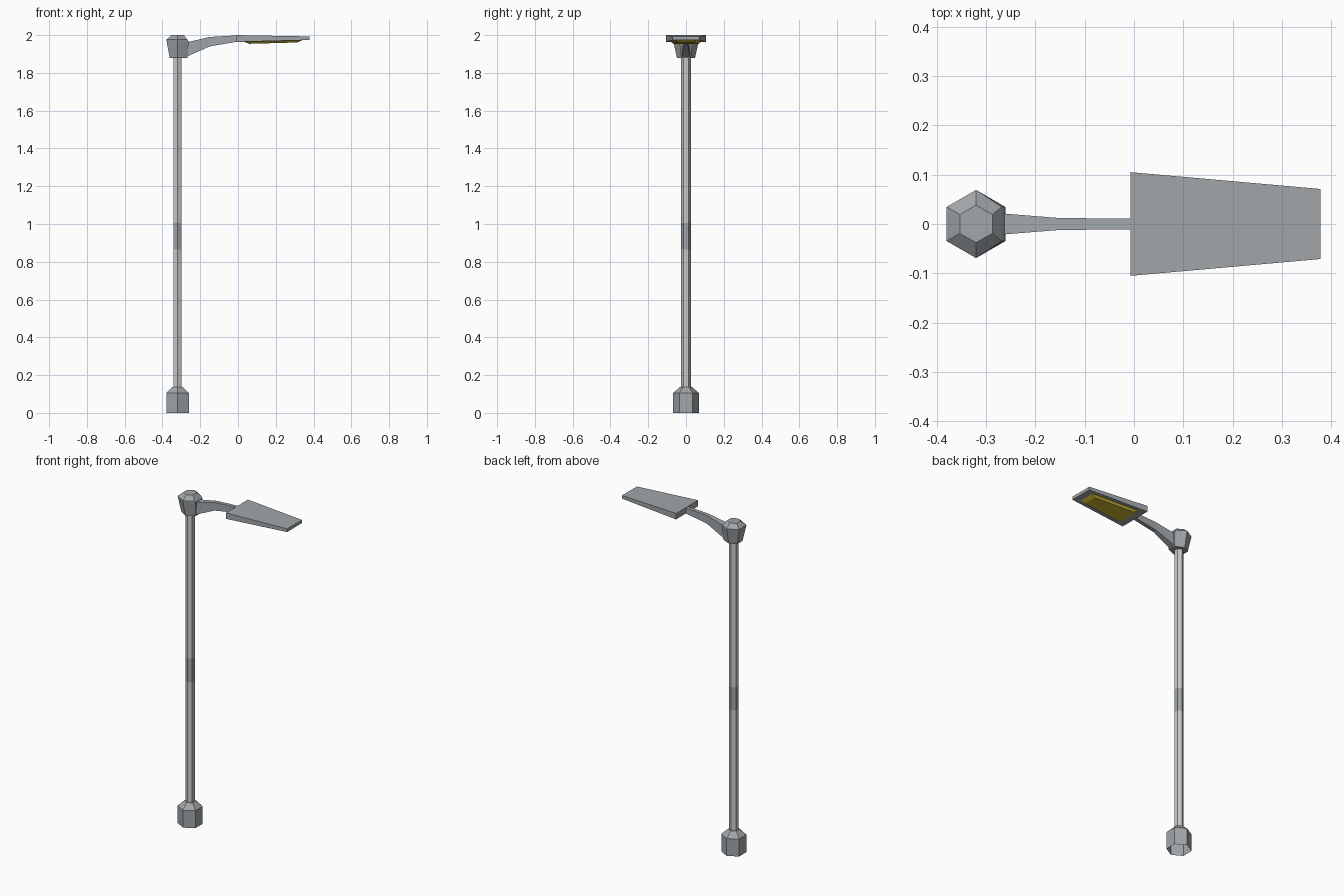
import bpy, math

if "Cube" in bpy.data.objects:
    bpy.data.objects.remove(bpy.data.objects["Cube"])

AXIS_X = -0.32
SLATE = (0.36, 0.385, 0.40)
BAND = (0.27, 0.295, 0.315)
YELLOW = (0.6, 0.47, 0.03)


def make(name, verts, faces, color=None):
    me = bpy.data.meshes.new(name)
    me.from_pydata(verts, [], faces)
    ob = bpy.data.objects.new(name, me)
    bpy.context.collection.objects.link(ob)
    if color:
        mat = bpy.data.materials.new(name + "_colour")
        mat.diffuse_color = (*color, 1)
        mat.use_nodes = True
        mat.node_tree.nodes["Principled BSDF"].inputs["Base Color"].default_value = mat.diffuse_color
        me.materials.append(mat)
    return ob


def loft(name, rings, cap_start=True, cap_end=True, color=None):
    """Skin a list of equal-sized counter-clockwise rings."""
    n = len(rings[0])
    verts = [p for r in rings for p in r]
    faces = [(k * n + i, k * n + (i + 1) % n, (k + 1) * n + (i + 1) % n, (k + 1) * n + i)
             for k in range(len(rings) - 1) for i in range(n)]
    if cap_start:
        faces.append(tuple(reversed(range(n))))
    if cap_end:
        faces.append(tuple(range(len(verts) - n, len(verts))))
    return make(name, verts, faces, color)


def hexagon(r, z, arm_side_x=None):
    """Hexagon about the pole; arm_side_x moves its +x edge."""
    ring = [(AXIS_X + r * math.cos(math.radians(a)), r * math.sin(math.radians(a)), z)
            for a in range(-30, 330, 60)]
    if arm_side_x is not None:
        for i in (0, 1):
            ring[i] = (arm_side_x, ring[i][1], z)
    return ring


def cross_section(x, y, z0, z1):
    return [(x, -y, z0), (x, y, z0), (x, y, z1), (x, -y, z1)]


def trapezoid(x0, x1, y0, y1, z0, z1):
    return [(x0, -y0, z0), (x1, -y1, z1), (x1, y1, z1), (x0, y0, z0)]


# Base, hollow underneath
loft("base", [hexagon(0.069, 0), hexagon(0.069, 0.105), hexagon(0.032, 0.137)],
     False, True, SLATE)

# Pole in two lengths, with a darker band between them
for name, z0, z1, col in (("lower_pole", 0.13, 0.865, None),
                          ("pole_band", 0.865, 1.005, SLATE),
                          ("upper_pole", 1.005, 1.89, None)):
    loft(name, [hexagon(0.0255, z0), hexagon(0.0255, z1)], False, False, col)

# Cap on the pole; its arm-side face is pulled upright
loft("pole_cap", [hexagon(0.048, 1.88, -0.267), hexagon(0.067, 1.967, -0.262),
                  hexagon(0.069, 1.976, -0.268), hexagon(0.038, 2.0)], color=SLATE)

# Curved arm, tapering toward the lamp
loft("arm", [cross_section(-0.27, 0.022, 1.886, 1.962),
             cross_section(-0.262, 0.021, 1.89, 1.964),
             cross_section(-0.15, 0.012, 1.94, 1.99),
             cross_section(0.0, 0.011, 1.966, 1.999)], color=SLATE)

# Lamp housing
loft("lamp_housing", [trapezoid(-0.007, 0.378, 0.105, 0.071, 1.964, 1.974),
                      trapezoid(-0.007, 0.378, 0.105, 0.071, 2.0, 1.993)], color=SLATE)

# Yellow lens, bevelled out below the housing
loft("lamp_lens", [trapezoid(0.06, 0.315, 0.066, 0.042, 1.954, 1.961),
                   trapezoid(0.03, 0.34, 0.082, 0.053, 1.966, 1.974)],
     True, False, YELLOW)
